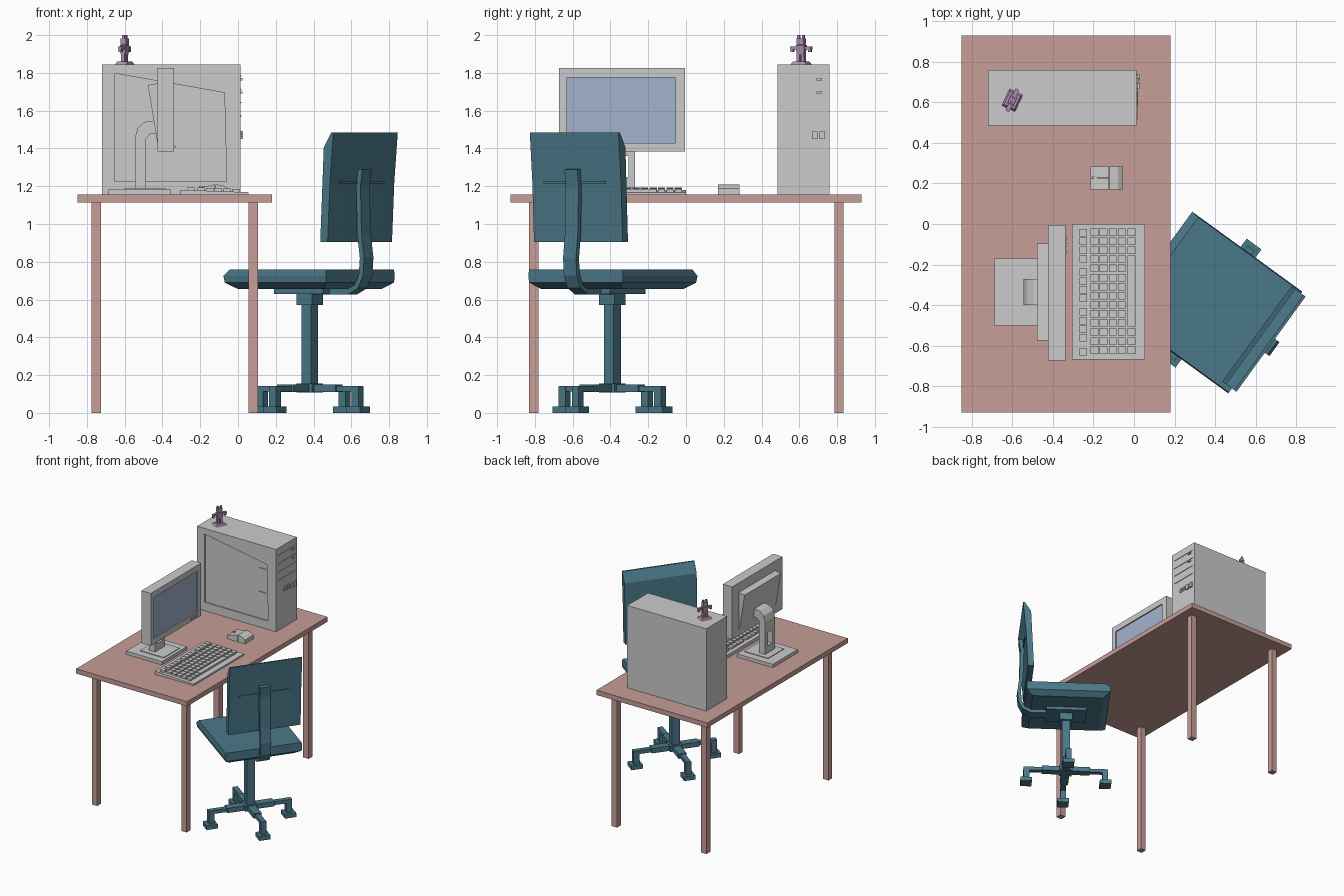
import bpy, bmesh, math
from mathutils import Matrix, Vector

if "Cube" in bpy.data.objects:
    bpy.data.objects.remove(bpy.data.objects["Cube"])


def material(name, rgb):
    m = bpy.data.materials.new(name)
    m.diffuse_color = (*rgb, 1)
    m.use_nodes = True
    m.node_tree.nodes["Principled BSDF"].inputs["Base Color"].default_value = m.diffuse_color
    return m


PINK = material("table_pink", (0.57, 0.34, 0.31))
TEAL = material("chair_teal", (0.07, 0.19, 0.25))
BLUE = material("screen_blue", (0.37, 0.45, 0.62))
PURPLE = material("statuette_purple", (0.42, 0.27, 0.42))
CHAIR = Matrix.Translation((0.38, -0.39, 0)) @ Matrix.Rotation(math.radians(-36), 4, 'Z')
STATUE = Matrix.Translation((-0.6, 0.61, 1.845)) @ Matrix.Rotation(math.radians(-25), 4, 'Z')
ID = Matrix.Identity(4)


def finish(name, bm, mat=None, frame=ID):
    bmesh.ops.recalc_face_normals(bm, faces=bm.faces)
    me = bpy.data.meshes.new(name)
    bm.to_mesh(me)
    bm.free()
    ob = bpy.data.objects.new(name, me)
    ob.matrix_world = frame
    bpy.context.collection.objects.link(ob)
    if mat:
        me.materials.append(mat)
    return ob


def boxes(name, dims, mat=None, frame=ID):
    """One mesh of boxes, each (x0, x1, y0, y1, z0, z1)."""
    bm = bmesh.new()
    for x0, x1, y0, y1, z0, z1 in dims:
        mid = Vector((x0 + x1, y0 + y1, z0 + z1)) / 2
        size = Matrix.Diagonal((x1 - x0, y1 - y0, z1 - z0, 1))
        bmesh.ops.create_cube(bm, size=1, matrix=Matrix.Translation(mid) @ size)
    return finish(name, bm, mat, frame)


def prism(name, pts, y0, y1, mat=None, frame=ID):
    """Profile in x, z extruded along y."""
    bm = bmesh.new()
    face = bm.faces.new([bm.verts.new((x, y0, z)) for x, z in pts])
    new = bmesh.ops.extrude_face_region(bm, geom=[face])["geom"]
    verts = [g for g in new if isinstance(g, bmesh.types.BMVert)]
    bmesh.ops.translate(bm, verts=verts, vec=(0, y1 - y0, 0))
    return finish(name, bm, mat, frame)


def loft(name, rings, mat=None, frame=ID):
    """Stacked rectangles, each (x0, x1, y0, y1, z)."""
    bm = bmesh.new()
    loops = [[bm.verts.new(p) for p in ((a, c, z), (b, c, z), (b, d, z), (a, d, z))]
             for a, b, c, d, z in rings]
    for lo, hi in zip(loops, loops[1:]):
        for i in range(4):
            j = (i + 1) % 4
            bm.faces.new((lo[i], lo[j], hi[j], hi[i]))
    bm.faces.new(loops[0])
    bm.faces.new(loops[-1])
    return finish(name, bm, mat, frame)


def cut(ob, cutter):
    cutter.hide_render = True
    cutter.display_type = 'WIRE'
    cutter.hide_set(True)
    mod = ob.modifiers.new("cut", 'BOOLEAN')
    mod.operation = 'DIFFERENCE'
    mod.solver = 'EXACT'
    mod.object = cutter


def strip(path, t):
    """Closed profile of even thickness t along an x, z path."""
    pts = [Vector(p) for p in path]
    left, right = [], []
    for i, p in enumerate(pts):
        d = (pts[min(i + 1, len(pts) - 1)] - pts[max(i - 1, 0)]).normalized()
        n = Vector((-d.y, d.x)) * t / 2
        left.append(p + n)
        right.append(p - n)
    return left + right[::-1]


# table
boxes("table_top", [(-0.85, 0.18, -0.93, 0.93, 1.115, 1.155)], PINK)
boxes("table_legs", [(x, x + 0.05, y, y + 0.05, 0, 1.115)
                     for x in (-0.775, 0.055) for y in (-0.83, 0.785)], PINK)

# computer tower with recessed side panel
tower = boxes("tower_case", [(-0.72, 0.013, 0.485, 0.76, 1.155, 1.845)])
cut(tower, prism("tower_recess_cutter",
                 [(-0.65, 1.225), (-0.06, 1.225), (-0.072, 1.695), (-0.65, 1.797)], 0.46, 0.495))
boxes("tower_side_panels", [(-0.15, -0.085, 0.489, 0.5, 1.47, 1.65),
                            (-0.15, -0.085, 0.489, 0.5, 1.245, 1.45)])
boxes("tower_drive_slots", [(0.01, 0.018, 0.515, 0.735, z, z + 0.006)
                            for z in (1.78, 1.71, 1.64, 1.57)])
boxes("tower_drive_buttons", [(0.01, 0.024, 0.69, 0.72, z, z + 0.012) for z in (1.76, 1.69)])
boxes("tower_ports", [(0.01, 0.02, y, y + 0.03, z, z + 0.014)
                      for y in (0.585, 0.624) for z in (1.46, 1.478)])
boxes("tower_power_buttons", [(0.01, 0.026, y, y + 0.03, 1.45, 1.49) for y in (0.667, 0.706)])

# monitor
bezel = boxes("monitor_bezel", [(-0.425, -0.338, -0.672, -0.005, 1.385, 1.825)])
cut(bezel, boxes("screen_cutter", [(-0.35, -0.3, -0.63, -0.055, 1.43, 1.775)]))
boxes("monitor_screen", [(-0.355, -0.348, -0.63, -0.055, 1.43, 1.775)], BLUE)
boxes("monitor_buttons", [(-0.34, -0.332, y, y + 0.022, 1.403, 1.415)
                          for y in (-0.145, -0.113, -0.081)])
prism("monitor_back", [(-0.477, 1.735), (-0.425, 1.745), (-0.425, 1.42)], -0.575, -0.095)
neck = prism("monitor_neck", [(-0.545, 1.185), (-0.545, 1.46), (-0.53, 1.51), (-0.495, 1.54),
                              (-0.44, 1.548), (-0.43, 1.48), (-0.468, 1.475), (-0.49, 1.45),
                              (-0.49, 1.185)], -0.4, -0.27)
cut(neck, boxes("neck_hole_cutter", [(-0.6, -0.45, -0.365, -0.305, 1.25, 1.36)]))
boxes("monitor_foot", [(-0.687, -0.355, -0.5, -0.17, 1.155, 1.183),
                       (-0.6, -0.38, -0.44, -0.23, 1.18, 1.189)])

# keyboard: wedge body and key rows
prism("keyboard_body", [(-0.305, 1.155), (0.055, 1.155), (0.055, 1.168), (-0.305, 1.181)],
      -0.667, 0)
keys = []


def key(x, y0, y1):
    z = 1.17 - 0.036 * x
    keys.append((x - 0.019, x + 0.019, y0, y1, z - 0.004, z + 0.015))


P = 0.0447
for g, n in ((-0.025, 4), (-0.22, 4), (-0.415, 4), (-0.61, 1)):
    for i in range(n):
        y = g - i * 0.0425
        key(-0.25, y - 0.037, y)
for x in (-0.195, -0.15, -0.105, -0.06):
    for i in range(14):
        y = -0.022 - i * P
        key(x, y - 0.037, y)
for i in (0, 1, 2, 11, 12, 13):
    y = -0.022 - i * P
    key(-0.012, y - 0.037, y)
key(-0.012, -0.022 - 10 * P - 0.037, -0.022 - 3 * P)
boxes("keyboard_keys", keys)

# mouse: palm rest, two buttons and wheel
prism("mouse_palm", [(-0.12, 1.155), (-0.055, 1.155), (-0.055, 1.188), (-0.08, 1.205),
                     (-0.12, 1.21)], 0.17, 0.284)
for side, y0, y1 in (("left", 0.17, 0.226), ("right", 0.228, 0.284)):
    prism(f"mouse_{side}_button", [(-0.215, 1.155), (-0.122, 1.155), (-0.122, 1.21),
                                   (-0.215, 1.19)], y0, y1)
boxes("mouse_wheel", [(-0.207, -0.182, 0.221, 0.233, 1.18, 1.202)])

# statuette on the tower
loft("statuette_base", [(-0.036, 0.036, -0.045, 0.045, 0), (-0.028, 0.028, -0.035, 0.035, 0.014)],
     PURPLE, STATUE)
legs, arms, horns = [], [], []
for s in (-1, 1):
    legs.append((-0.01, 0.01, s * 0.013 - 0.009, s * 0.013 + 0.009, 0.01, 0.055))
    arms.append((-0.01, 0.01, s * 0.04 - 0.02, s * 0.04 + 0.02, 0.08, 0.096))
    arms.append((-0.008, 0.008, s * 0.052 - 0.008, s * 0.052 + 0.008, 0.066, 0.082))
    horns.append((-0.007, 0.007, s * 0.014 - 0.006, s * 0.014 + 0.006, 0.125, 0.155))
boxes("statuette_legs", legs, PURPLE, STATUE)
boxes("statuette_arms", arms, PURPLE, STATUE)
boxes("statuette_ears", horns, PURPLE, STATUE)
loft("statuette_body", [(-0.013, 0.013, -0.02, 0.02, 0.05), (-0.017, 0.017, -0.025, 0.025, 0.1),
                        (-0.011, 0.011, -0.01, 0.01, 0.108)], PURPLE, STATUE)
boxes("statuette_head", [(-0.016, 0.016, -0.02, 0.02, 0.105, 0.138)], PURPLE, STATUE)

# chair seat and backrest
loft("seat", [(-0.28, 0.28, -0.26, 0.26, 0.655), (-0.335, 0.33, -0.305, 0.305, 0.69),
              (-0.34, 0.33, -0.31, 0.31, 0.725), (-0.3, 0.33, -0.305, 0.305, 0.76)], TEAL, CHAIR)
prism("backrest", [(0.272, 0.905), (0.32, 0.905), (0.335, 1.22), (0.358, 1.485),
                   (0.345, 1.485), (0.295, 1.405)], -0.28, 0.3, TEAL, CHAIR)
boxes("backrest_rib", [(0.32, 0.343, -0.2, 0.2, 1.215, 1.228)], TEAL, CHAIR)
path = [(0.0, 0.642), (0.28, 0.642), (0.335, 0.67), (0.365, 0.73), (0.372, 0.82),
        (0.355, 0.95), (0.348, 1.2), (0.36, 1.29)]
prism("backrest_arm", strip(path, 0.028), -0.042, 0.042, TEAL, CHAIR)

# chair column
boxes("seat_plate", [(-0.16, 0.16, -0.1, 0.1, 0.63, 0.658)], TEAL, CHAIR)
boxes("column", [(-0.05, 0.05, -0.05, 0.05, 0.57, 0.635),
                 (-0.032, 0.032, -0.032, 0.032, 0.12, 0.6)], TEAL, CHAIR)
boxes("base_hub", [(-0.05, 0.05, -0.05, 0.05, 0.108, 0.155)], TEAL, CHAIR)

# four base arms with feet
for i in range(4):
    turn = CHAIR @ Matrix.Rotation(i * math.pi / 2, 4, 'Z')
    boxes(f"base_arm_{i + 1}", [(0.03, 0.19, -0.032, 0.032, 0.11, 0.15),
                                (0.18, 0.335, -0.02, 0.02, 0.114, 0.143),
                                (0.29, 0.335, -0.022, 0.022, 0.03, 0.14)], TEAL, turn)
    boxes(f"base_foot_{i + 1}", [(0.27, 0.36, -0.045, 0.045, 0, 0.035)], TEAL, turn)
